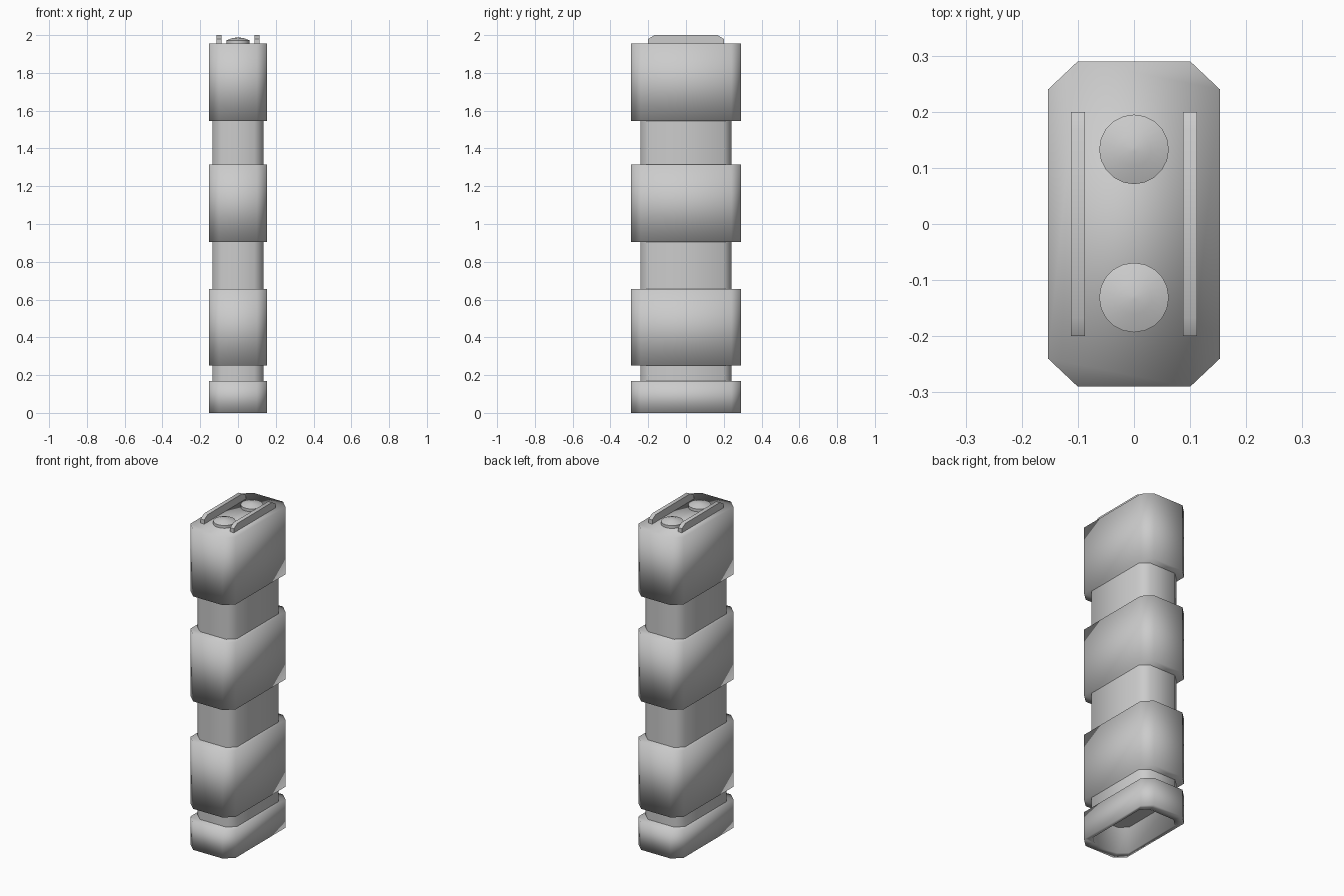
import bpy, bmesh, math

if "Cube" in bpy.data.objects:
    bpy.data.objects.remove(bpy.data.objects["Cube"])

OUTER = (0.153, 0.29, 0.053, 0.05)   # half width, half depth, corner cut x, corner cut y
CORE = (0.134, 0.241, 0.046, 0.042)
INNER = (0.128, 0.236, 0.046, 0.042)


def octagon(size, z):
    hx, hy, cx, cy = size
    return [(hx, -hy + cy, z), (hx, hy - cy, z), (hx - cx, hy, z), (-hx + cx, hy, z),
            (-hx, hy - cy, z), (-hx, -hy + cy, z), (-hx + cx, -hy, z), (hx - cx, -hy, z)]


def disc(r, z, y, n=20):
    return [(r * math.cos(2 * math.pi * i / n), y + r * math.sin(2 * math.pi * i / n), z)
            for i in range(n)]


def loft(name, rings, cap_start=True, cap_end=True, smooth_angle=None):
    """Skin a list of rings into one object."""
    bm = bmesh.new()
    loops = [[bm.verts.new(p) for p in ring] for ring in rings]
    for a, b in zip(loops, loops[1:]):
        n = len(a)
        for i in range(n):
            j = (i + 1) % n
            bm.faces.new((a[i], a[j], b[j], b[i]))
    if cap_start:
        bm.faces.new(loops[0][::-1])
    if cap_end:
        bm.faces.new(loops[-1])
    bmesh.ops.recalc_face_normals(bm, faces=bm.faces)
    mesh = bpy.data.meshes.new(name)
    bm.to_mesh(mesh)
    bm.free()
    obj = bpy.data.objects.new(name, mesh)
    bpy.context.collection.objects.link(obj)
    mesh.shade_smooth()
    if smooth_angle:
        mesh.set_sharp_from_angle(angle=math.radians(smooth_angle))
    return obj


# inner core
loft("core", [octagon(CORE, 0.16), octagon(CORE, 1.60)], smooth_angle=60)

# hollow base
loft("base", [octagon(INNER, 0.165), octagon(INNER, 0.0),
              octagon(OUTER, 0.0), octagon(OUTER, 0.17)])

# grip blocks
for i, (z0, z1) in enumerate([(0.25, 0.655), (0.905, 1.315), (1.545, 1.955)]):
    loft(f"grip_block_{i + 1}", [octagon(OUTER, z0), octagon(OUTER, z1)])

# guard rails on top, with chamfered ends
profile = [(-0.2, 1.94), (0.2, 1.94), (0.2, 1.98), (0.167, 2.0), (-0.167, 2.0), (-0.2, 1.98)]
for side, name in ((-1, "left_rail"), (1, "right_rail")):
    loft(name, [[(side * 0.1 + dx, y, z) for y, z in profile] for dx in (-0.0125, 0.0125)],
         smooth_angle=50)

# domed buttons
for y, name in ((-0.131, "front_button"), (0.133, "rear_button")):
    loft(name, [disc(r, z, y) for r, z in
                ((0.062, 1.945), (0.062, 1.972), (0.03, 1.984), (0.004, 1.988))],
         smooth_angle=60)
